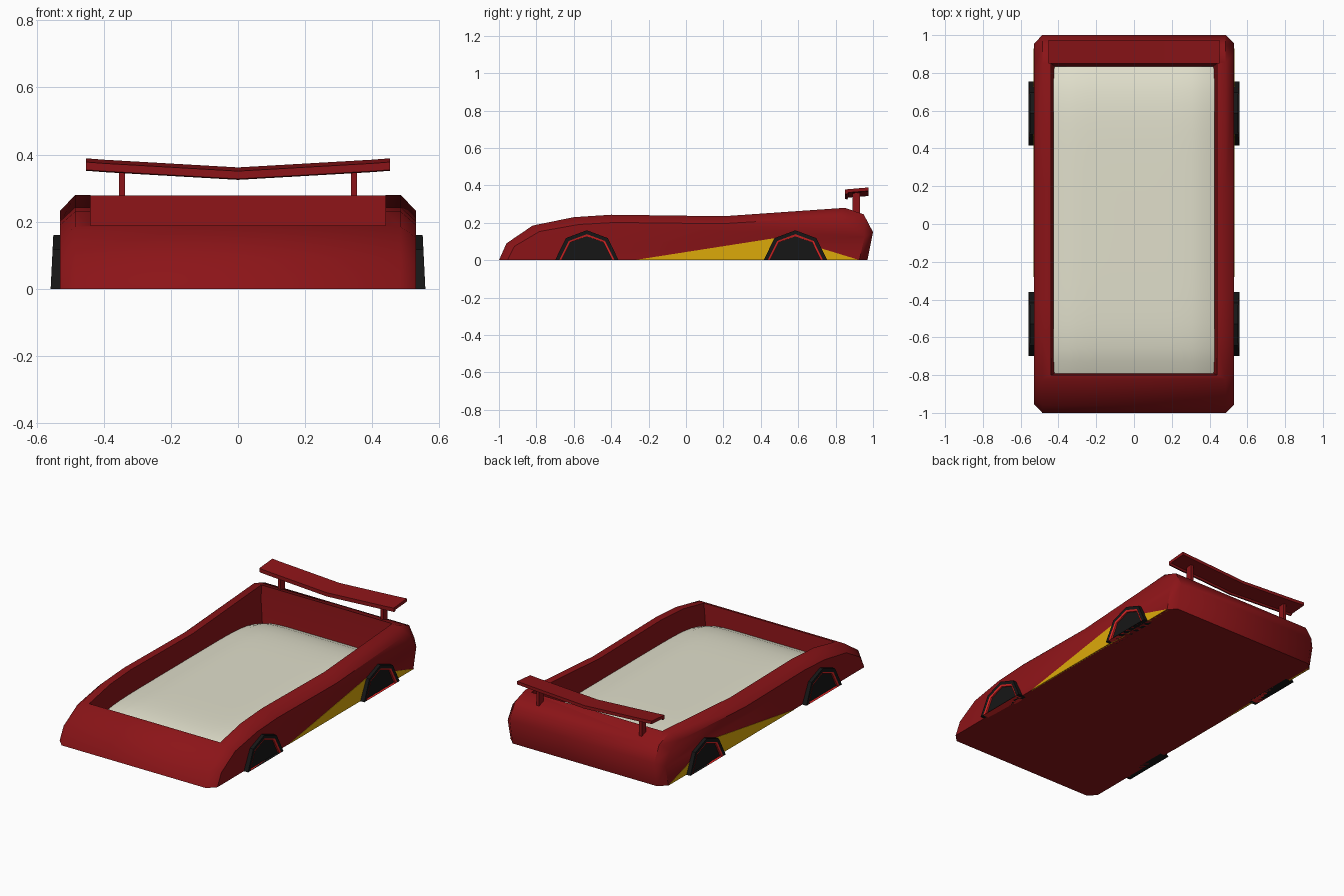
import bpy, bmesh, math

if "Cube" in bpy.data.objects:
    bpy.data.objects.remove(bpy.data.objects["Cube"])


def material(name, rgb):
    m = bpy.data.materials.new(name)
    m.diffuse_color = (*rgb, 1)
    m.use_nodes = True
    m.node_tree.nodes["Principled BSDF"].inputs["Base Color"].default_value = m.diffuse_color
    return m


RED = material("red", (0.26, 0.007, 0.009))
BRIGHT = material("bright_red", (0.75, 0.02, 0.02))
BLACK = material("black", (0.008, 0.008, 0.008))
YELLOW = material("yellow", (0.72, 0.40, 0.003))
CREAM = material("cream", (0.75, 0.74, 0.60))


def finish(bm, name, mat, smooth=None):
    bmesh.ops.recalc_face_normals(bm, faces=bm.faces)
    me = bpy.data.meshes.new(name)
    bm.to_mesh(me)
    bm.free()
    me.materials.append(mat)
    ob = bpy.data.objects.new(name, me)
    bpy.context.collection.objects.link(ob)
    if smooth:
        bpy.ops.object.select_all(action='DESELECT')
        bpy.context.view_layer.objects.active = ob
        ob.select_set(True)
        bpy.ops.object.shade_smooth_by_angle(angle=math.radians(smooth))
    return ob


def loft(rings, name, mat, smooth=None, closed=False):
    """Skin equal-length rings; cap the ends, or join last to first."""
    bm = bmesh.new()
    vs = [[bm.verts.new(p) for p in r] for r in rings]
    n = len(vs[0])
    pairs = list(zip(vs, vs[1:]))
    if closed:
        pairs.append((vs[-1], vs[0]))
    for a, b in pairs:
        for i in range(n):
            j = (i + 1) % n
            bm.faces.new((a[i], a[j], b[j], b[i]))
    if not closed:
        bm.faces.new(vs[0])
        bm.faces.new(vs[-1])
    return finish(bm, name, mat, smooth)


def rect(x, y0, y1, z):
    return [(-x, y0, z), (x, y0, z), (x, y1, z), (-x, y1, z)]


# Body: side profile lofted across the width, outer rings shrunk to round the edges
side = [(-1, 0), (-.96, .09), (-.82, .185), (-.6, .23), (-.4, .243), (.2, .235),
        (.85, .28), (.95, .245), (1, .15), (.97, 0)]
body = loft([[(x, y * s, z * t) for y, z in side] for x, s, t in
             ((-.53, .955, .83), (-.485, 1, 1), (.485, 1, 1), (.53, .955, .83))],
            "body", RED)

# Recess for the mattress
cutter = loft([rect(.42, -.79, .835, .04), rect(.44, -.80, .85, .19), rect(.44, -.81, .86, .4)],
              "recess_cutter", RED)
cut = body.modifiers.new("recess", 'BOOLEAN')
cut.operation = 'DIFFERENCE'
cut.solver = 'EXACT'
cut.object = cutter
bpy.context.view_layer.objects.active = body
body.select_set(True)
bpy.ops.object.modifier_apply(modifier="recess")
bpy.data.objects.remove(cutter)
bpy.ops.object.shade_smooth_by_angle(angle=math.radians(45))

# Mattress: soft sheet sagging towards its edges
bm = bmesh.new()
bmesh.ops.create_grid(bm, x_segments=14, y_segments=24, size=1)
for v in bm.verts:
    u, w = v.co.x, v.co.y
    v.co = (u * .427, .02 + w * .815, .14 - .03 * abs(u) ** 8 - .06 * abs(w) ** 7)
finish(bm, "mattress", CREAM, 60)

# Wheels: half octagons, with tyre arch, bright ring and dark hub face
ARC = [(-.17, 0), (-.112, .118), (0, .16), (.112, .118), (.17, 0)]


def arch(cy, s, x_low, x_high, sign):
    return [(sign * (x_low + (x_high - x_low) * z / .16), cy + y * s, z * s) for y, z in ARC]


for sign, label in ((-1, "left"), (1, "right")):
    for cy, pos in ((-.53, "front"), (.585, "rear")):
        tag = f"{pos}_{label}"
        loft([arch(cy, 1, .50, .50, sign), arch(cy, 1, .558, .55, sign),
              arch(cy, .87, .556, .549, sign), arch(cy, .87, .50, .50, sign)],
             "tyre_arch_" + tag, BLACK, closed=True)
        loft([arch(cy, .87, .50, .50, sign), arch(cy, .87, .557, .55, sign),
              arch(cy, .80, .553, .546, sign), arch(cy, .80, .50, .50, sign)],
             "wheel_ring_" + tag, BRIGHT, closed=True)
        loft([arch(cy, .81, .50, .50, sign), arch(cy, .81, .542, .538, sign)],
             "wheel_" + tag, BLACK)
    # Yellow flash along the side
    tri = [(-.28, 0), (.52, .125), (.93, 0)]
    loft([[(sign * x, y, z) for y, z in tri] for x in (.52, .532)],
         "side_flash_" + label, YELLOW)
    # Spoiler post
    loft([[(sign * .345 + dx, y, z) for dx, y in
           ((-.009, .89), (.009, .89), (.009, .93), (-.009, .93))] for z in (.22, .372)],
         "spoiler_post_" + label, RED)

# Spoiler: shallow V wing with a drooping front lip
wing = [(.85, .355), (.862, .352), (.868, .362), (.975, .370), (.975, .389), (.85, .378)]
loft([[(x, y, z - d) for y, z in wing] for x, d in
      ((-.452, 0), (-.40, .004), (0, .027), (.40, .004), (.452, 0))], "spoiler", RED, 30)
